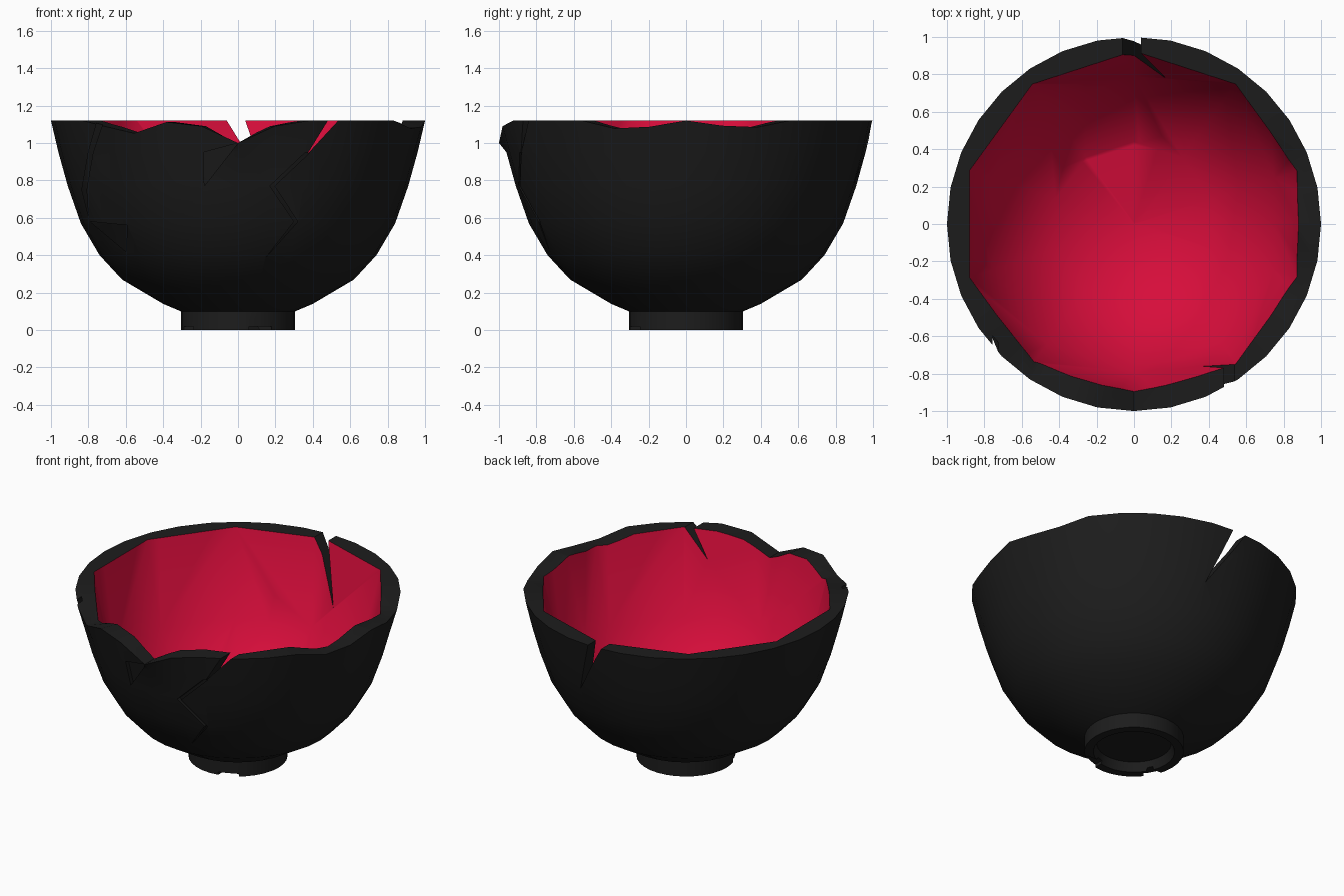
import bpy, bmesh, math

if "Cube" in bpy.data.objects:
    bpy.data.objects.remove(bpy.data.objects["Cube"])

def material(name, rgb):
    m = bpy.data.materials.new(name)
    m.diffuse_color = (*rgb, 1)
    m.use_nodes = True
    m.node_tree.nodes["Principled BSDF"].inputs["Base Color"].default_value = m.diffuse_color
    return m

MATS = [material("charcoal_black", (0.012, 0.012, 0.012)),
        material("crimson_red", (0.68, 0.004, 0.043))]

def finish(bm, name, mat):
    bmesh.ops.recalc_face_normals(bm, faces=bm.faces)
    for f in bm.faces:
        f.material_index = mat
    me = bpy.data.meshes.new(name)
    bm.to_mesh(me)
    bm.free()
    for m in MATS:
        me.materials.append(m)
    ob = bpy.data.objects.new(name, me)
    bpy.context.collection.objects.link(ob)
    return ob

def lathe(name, profile, sides, mat, shift=None):
    """Closed solid of revolution; profile starts and ends on the axis."""
    bm = bmesh.new()
    rings = []
    for r, z in profile:
        if r == 0:
            rings.append([bm.verts.new((0, 0, z))] * sides)
            continue
        ring = []
        for i in range(sides):
            a = -90 + 360 * i / sides
            dz = shift(a, r, z) if shift else 0
            t = math.radians(a)
            ring.append(bm.verts.new((r * math.cos(t), r * math.sin(t), z + dz)))
        rings.append(ring)
    for a, b in zip(rings, rings[1:]):
        for i in range(sides):
            j = (i + 1) % sides
            vs = list(dict.fromkeys((a[i], a[j], b[j], b[i])))
            bm.faces.new(vs)
    return finish(bm, name, mat)

def prism(name, pts, lo, hi, axis, mat):
    """Extrude a polygon along z (points are x,y) or along y (points are x,z)."""
    bm = bmesh.new()
    put = (lambda p, h: (p[0], p[1], h)) if axis == "z" else (lambda p, h: (p[0], h, p[1]))
    a = [bm.verts.new(put(p, lo)) for p in pts]
    b = [bm.verts.new(put(p, hi)) for p in pts]
    bm.faces.new(a)
    bm.faces.new(b)
    for i in range(len(pts)):
        j = (i + 1) % len(pts)
        bm.faces.new((a[i], a[j], b[j], b[i]))
    return finish(bm, name, mat)

def boolean(target, cutter, op="DIFFERENCE", keep=False):
    mod = target.modifiers.new("cut", "BOOLEAN")
    mod.operation = op
    mod.solver = "EXACT"
    mod.object = cutter
    bpy.context.view_layer.objects.active = target
    bpy.ops.object.modifier_apply(modifier=mod.name)
    if not keep:
        bpy.data.objects.remove(cutter)

# Outer body with a recessed foot and a chipped, wavy rim
RIM = 1.12
DIPS = {-126: 0.08, -90: 0.12, -18: 0.06, 18: 0.05}

def rim_dip(a, r, z):
    if z < RIM:
        return 0
    total = 0
    for centre, depth in DIPS.items():
        d = abs((a - centre + 180) % 360 - 180)
        total -= depth * max(0, 1 - d / 15)
    return total

side = [(0.305, 0.1), (0.40, 0.14), (0.62, 0.27), (0.74, 0.40),
        (0.84, 0.57), (0.91, 0.77), (0.96, 0.95), (1.0, RIM)]
bowl = lathe("cracked_bowl", [(0, 0.06), (0.23, 0.06), (0.25, 0), (0.305, 0)] + side
             + [(0.82, RIM), (0, RIM)], 32, 0, rim_dip)

# Red ten-sided cavity, plus a slightly sunken broken shard in it
cavity = [(0, 0.14), (0.44, 0.21), (0.79, 0.57), (0.925, RIM), (0.97, 1.35), (0, 1.35)]
boolean(bowl, lathe("cavity_cutter", cavity, 10, 1))
sunk = [(r + 0.012 if r else 0, z - 0.012) for r, z in cavity]
shard = lathe("shard_cutter", sunk, 10, 1)
outline = [(1.2, 0.01), (0, 0.01), (0.15, 0.47), (-0.38, 0.30), (-0.25, 0.75),
           (-0.54, 0.75), (-0.86, 1.2), (1.2, 1.2)]
boolean(shard, prism("shard_outline", outline, 0, 1.5, "z", 1), "INTERSECT")
boolean(bowl, shard)

# Cracks that run right through the wall, at the back and front right
for pts, lo, hi in (([(-0.11, 1.2), (0.01, 1.2), (0.17, 0.75)], 0.5, 1.2),
                    ([(0.53, 1.2), (0.61, 1.2), (0.37, 0.94)], -1.2, -0.45)):
    boolean(bowl, prism("crack_cutter", pts, lo, hi, "y", 0))

# Shallow chips and grooves on the front, limited in depth by a shrunken core
core = lathe("depth_core", [(0, 0.05)] + [(r - 0.028, z) for r, z in side]
             + [(1.0, 1.4), (0, 1.4)], 32, 0)
chips = [
    [(0.36, 0.95), (0.17, 0.77), (0.30, 0.58), (0.15, 0.39), (0.32, 0.58), (0.195, 0.77), (0.385, 0.95)],
    [(-0.185, 0.95), (0.0, 1.0), (-0.18, 0.77)],
    [(-0.79, 0.58), (-0.59, 0.56), (-0.60, 0.42)],
    [(-0.73, 1.2), (-0.80, 0.95), (-0.835, 0.75), (-0.80, 0.61), (-0.81, 0.75), (-0.775, 0.95), (-0.69, 1.2)],
]
for pts in chips:
    cutter = prism("chip_cutter", pts, -1.2, -0.2, "y", 0)
    boolean(cutter, core, keep=True)
    boolean(bowl, cutter)
bpy.data.objects.remove(core)

# Small nicks in the foot ring
for x, y in ((0.12, -0.27), (-0.27, -0.14)):
    pts = [(x - 0.06, y - 0.05), (x + 0.06, y - 0.05), (x + 0.06, y + 0.05), (x - 0.06, y + 0.05)]
    boolean(bowl, prism("foot_nick", pts, -0.1, 0.02, "z", 0))

# Smooth shading with crisp breaks
bpy.ops.object.select_all(action="DESELECT")
bowl.select_set(True)
bpy.context.view_layer.objects.active = bowl
bpy.ops.object.shade_smooth_by_angle(angle=math.radians(40))
